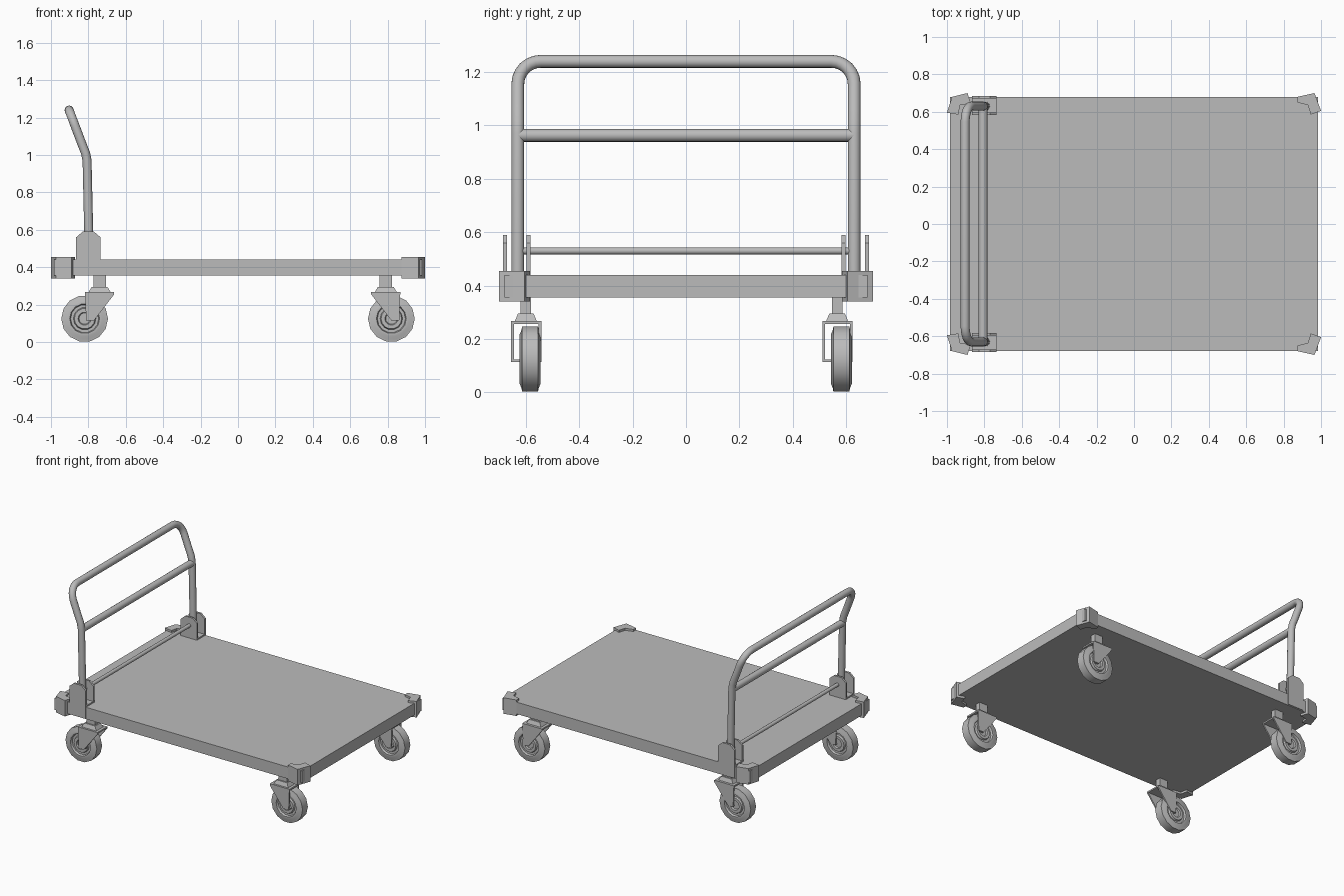
import bpy
import bmesh
import math
from mathutils import Vector, Matrix

cube = bpy.data.objects.get("Cube")
if cube:
    bpy.data.objects.remove(cube, do_unlink=True)

GREY = (0.5, 0.5, 0.5, 1)
metal = bpy.data.materials.new("plain grey")
metal.use_nodes = True
metal.diffuse_color = GREY
metal.node_tree.nodes["Principled BSDF"].inputs["Base Color"].default_value = GREY


def add_object(name, bm, smooth=False):
    bmesh.ops.recalc_face_normals(bm, faces=bm.faces)
    mesh = bpy.data.meshes.new(name)
    bm.to_mesh(mesh)
    bm.free()
    mesh.materials.append(metal)
    obj = bpy.data.objects.new(name, mesh)
    bpy.context.collection.objects.link(obj)
    if smooth:
        bpy.ops.object.select_all(action='DESELECT')
        obj.select_set(True)
        bpy.context.view_layer.objects.active = obj
        bpy.ops.object.shade_smooth_by_angle(angle=math.radians(35))
    return obj


def box(name, lo, hi, top_scale=1):
    """Box between two corners, optionally tapered to the top."""
    lo, hi = Vector(lo), Vector(hi)
    size = hi - lo
    bm = bmesh.new()
    bmesh.ops.create_cube(bm, size=1)
    for v in bm.verts:
        k = top_scale if v.co.z > 0 else 1
        v.co = (lo + hi) / 2 + Vector((v.co.x * size.x * k, v.co.y * size.y * k, v.co.z * size.z))
    return add_object(name, bm)


def prism(name, outline, start, end, axis):
    """Outline extruded along y (outline in x, z) or z (outline in x, y)."""
    bm = bmesh.new()
    verts = [bm.verts.new((a, start, b) if axis == 'y' else (a, b, start)) for a, b in outline]
    face = bm.faces.new(verts)
    moved = bmesh.ops.extrude_face_region(bm, geom=[face])["geom"]
    shift = (0, end - start, 0) if axis == 'y' else (0, 0, end - start)
    bmesh.ops.translate(bm, vec=shift, verts=[g for g in moved if isinstance(g, bmesh.types.BMVert)])
    return add_object(name, bm)


def tube(name, points, radius):
    """Round tube that follows a path lying parallel to the y axis plane."""
    sides = 16
    points = [Vector(p) for p in points]
    bm = bmesh.new()
    rings = []
    for i, p in enumerate(points):
        before = (p - points[i - 1]).normalized() if i else None
        after = (points[i + 1] - p).normalized() if i < len(points) - 1 else None
        along = ((before or after) + (after or before)).normalized()
        side = Vector((1, 0, 0))
        side = (side - along * side.dot(along)).normalized()
        up = along.cross(side)
        turns = [math.tau * k / sides for k in range(sides)]
        rings.append([bm.verts.new(p + radius * (side * math.cos(t) + up * math.sin(t))) for t in turns])
    for a, b in zip(rings, rings[1:]):
        for k in range(sides):
            n = (k + 1) % sides
            bm.faces.new((a[k], a[n], b[n], b[k]))
    bm.faces.new(rings[0])
    bm.faces.new(rings[-1])
    return add_object(name, bm, True)


def wheel(name, centre):
    """Tyre, stepped rim and hub turned around the y axis."""
    half = [(0, 0.026), (0.03, 0.026), (0.035, 0.036), (0.055, 0.036), (0.06, 0.024),
            (0.075, 0.024), (0.08, 0.039), (0.095, 0.039), (0.112, 0.032), (0.125, 0.03)]
    profile = half + [(r, -y) for r, y in reversed(half)]
    bm = bmesh.new()
    verts = [bm.verts.new((r, y, 0)) for r, y in profile]
    edges = [bm.edges.new(pair) for pair in zip(verts, verts[1:])]
    bmesh.ops.spin(bm, geom=verts + edges, cent=(0, 0, 0), axis=(0, 1, 0),
                   angle=math.tau, steps=14, use_duplicate=False)
    bmesh.ops.remove_doubles(bm, verts=bm.verts, dist=0.0005)
    bmesh.ops.transform(bm, matrix=Matrix.Translation(centre), verts=bm.verts)
    return add_object(name, bm, True)


# Platform
box("deck", (-0.985, -0.68, 0.355), (0.985, 0.68, 0.44))

# Corner bumpers
front_corner = [(0.875, 0.68), (0.965, 0.70), (1.0, 0.605), (0.945, 0.585), (0.93, 0.635), (0.875, 0.65)]
handle_corner = [(-0.89, 0.70), (-0.973, 0.68), (-1.0, 0.595), (-0.94, 0.585), (-0.93, 0.635), (-0.872, 0.645)]
for s, side in ((-1, "right"), (1, "left")):
    for end, shape in (("far", front_corner), ("handle", handle_corner)):
        prism(f"{end}_corner_bumper_{side}", [(x, y * s) for x, y in shape], 0.34, 0.455, 'z')

# Handle brackets
plate = [(-0.865, 0.36), (-0.735, 0.36), (-0.735, 0.56), (-0.77, 0.59), (-0.83, 0.59), (-0.865, 0.56)]
inner_plate = [(x, max(z, 0.44)) for x, z in plate]
for s, side in ((-1, "right"), (1, "left")):
    prism(f"outer_bracket_plate_{side}", plate, s * 0.67, s * 0.685, 'y')
    prism(f"inner_bracket_plate_{side}", inner_plate, s * 0.583, s * 0.597, 'y')
    y0, y1 = sorted((s * 0.59, s * 0.68))
    box(f"bracket_base_{side}", (-0.865, y0, 0.435), (-0.735, y1, 0.45))

# Push handle: one bent tube, leaning outward above the kink
half_path = [(-0.795, 0.63, 0.45), (-0.807, 0.63, 0.97), (-0.815, 0.63, 1.01), (-0.835, 0.63, 1.06)]
bend = 0.085
for i in range(7):
    t = math.pi / 2 * i / 6
    z = 1.24 - bend + bend * math.sin(t)
    x = -0.835 - 0.068 * (z - 1.06) / 0.18
    half_path.append((x, 0.63 - bend + bend * math.cos(t), z))
tube("push_handle", half_path + [(x, -y, z) for x, y, z in reversed(half_path)], 0.024)

# Cross bars
for name, x, z, radius in (("middle_bar", -0.807, 0.963, 0.024), ("lower_rod", -0.797, 0.53, 0.013)):
    tube(name, [(x, -0.63, z), (x, 0.63, z)], radius)

# Casters
fork = [(0.078, 0.268), (0.072, 0.115), (0.03, 0.115), (-0.078, 0.255), (-0.078, 0.268)]
for s, x, wheel_x, end in ((-1, -0.74, -0.82, "handle"), (1, 0.79, 0.82, "far")):
    for y, side in ((-0.60, "right"), (0.566, "left")):
        tag = f"{end}_{side}"
        box(f"caster_stem_{tag}", (x - 0.033, y - 0.02, 0.29), (x + 0.033, y + 0.02, 0.358))
        box(f"caster_cap_{tag}", (x - 0.06, y - 0.042, 0.265), (x + 0.06, y + 0.042, 0.295), 0.7)
        box(f"fork_top_{tag}", (x - 0.078, y - 0.055, 0.257), (x + 0.078, y + 0.056, 0.268))
        outline = [(x + s * a, z) for a, z in fork]
        prism(f"fork_outer_arm_{tag}", outline, y - 0.055, y - 0.045, 'y')
        prism(f"fork_inner_arm_{tag}", outline, y + 0.048, y + 0.058, 'y')
        foot = sorted((x + s * 0.03, x + s * 0.072))
        box(f"fork_foot_{tag}", (foot[0], y - 0.055, 0.115), (foot[1], y + 0.05, 0.124))
        wheel(f"wheel_{tag}", (wheel_x, y + 0.016, 0.125))
